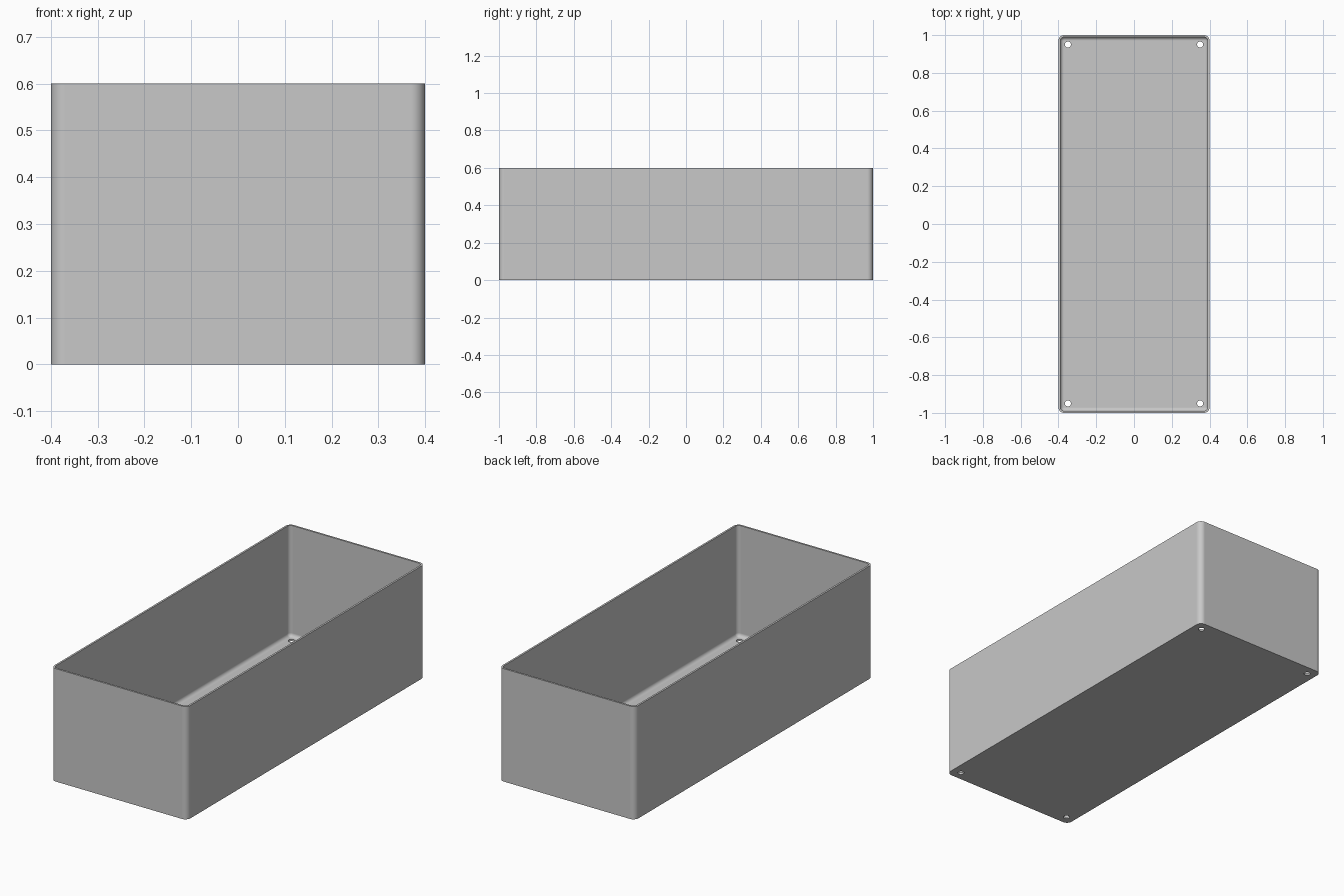
import bpy, bmesh
from math import sin, cos, pi

default = bpy.data.objects.get("Cube")
if default:
    bpy.data.objects.remove(default, do_unlink=True)

HALF_X, HALF_Y, HEIGHT = 0.4, 1.0, 0.6
CORNER, WALL, FLOOR, FILLET = 0.03, 0.01, 0.01, 0.019
HOLE_X, HOLE_Y, HOLE_R = 0.35, 0.95, 0.016
STEPS = 8

grey = bpy.data.materials.new("light grey")
grey.use_nodes = True
colour = (0.58, 0.58, 0.58, 1)
grey.diffuse_color = colour
grey.node_tree.nodes["Principled BSDF"].inputs["Base Color"].default_value = colour


def rounded_ring(bm, inset, z):
    """Rounded rectangle of vertices, inset from the outer wall."""
    r = CORNER - inset
    ring = []
    for i, (sx, sy) in enumerate([(1, 1), (-1, 1), (-1, -1), (1, -1)]):
        for k in range(STEPS + 1):
            a = (i + k / STEPS) * pi / 2
            ring.append(bm.verts.new((sx * (HALF_X - CORNER) + r * cos(a),
                                      sy * (HALF_Y - CORNER) + r * sin(a), z)))
    return ring


# Tray section: outer wall, rim, inner wall, then the fillet down to the floor
section = [(0, 0), (0, HEIGHT), (WALL, HEIGHT)]
for k in range(STEPS + 1):
    a = k / STEPS * pi / 2
    section.append((WALL + FILLET * (1 - cos(a)), FLOOR + FILLET * (1 - sin(a))))

bm = bmesh.new()
rings = [rounded_ring(bm, inset, z) for inset, z in section]
for low, high in zip(rings, rings[1:]):
    for j in range(len(low)):
        n = (j + 1) % len(low)
        bm.faces.new((low[j], low[n], high[n], high[j]))
bm.faces.new(rings[0][::-1])
bm.faces.new(rings[-1])
bmesh.ops.recalc_face_normals(bm, faces=bm.faces)
mesh = bpy.data.meshes.new("tray")
bm.to_mesh(mesh)
bm.free()
tray = bpy.data.objects.new("tray", mesh)
bpy.context.collection.objects.link(tray)
mesh.materials.append(grey)

# Four drain holes through the floor
bm = bmesh.new()
for sx in (-1, 1):
    for sy in (-1, 1):
        made = bmesh.ops.create_cone(bm, cap_ends=True, segments=32, radius1=HOLE_R,
                                     radius2=HOLE_R, depth=0.1)
        bmesh.ops.translate(bm, verts=made["verts"], vec=(sx * HOLE_X, sy * HOLE_Y, 0))
cut_mesh = bpy.data.meshes.new("hole_cutter")
bm.to_mesh(cut_mesh)
bm.free()
cut_mesh.materials.append(grey)
cutter = bpy.data.objects.new("hole_cutter", cut_mesh)
cutter.hide_render = True
bpy.context.collection.objects.link(cutter)

bpy.ops.object.select_all(action="DESELECT")
tray.select_set(True)
bpy.context.view_layer.objects.active = tray
holes = tray.modifiers.new("holes", "BOOLEAN")
holes.operation = "DIFFERENCE"
holes.solver = "EXACT"
holes.object = cutter
bpy.ops.object.modifier_apply(modifier=holes.name)
bpy.data.objects.remove(cutter, do_unlink=True)

# Smooth corners and fillets, with flat walls and a crisp rim
bpy.ops.object.shade_smooth_by_angle(angle=pi / 6)
weighted = tray.modifiers.new("flat_walls", "WEIGHTED_NORMAL")
weighted.keep_sharp = True
